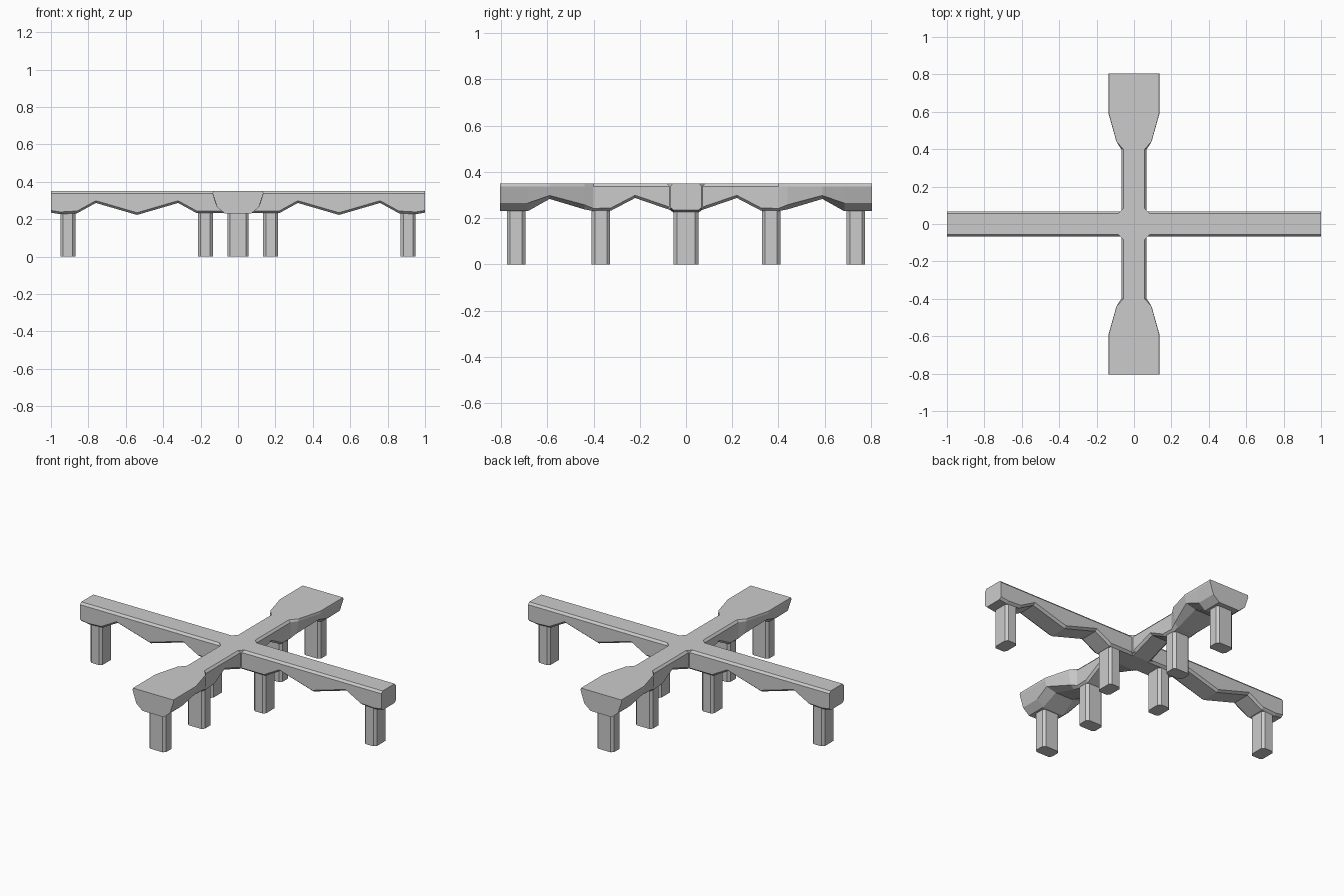
import bpy, bmesh, math

if "Cube" in bpy.data.objects:
    bpy.data.objects.remove(bpy.data.objects["Cube"])


def make_object(name, bm):
    bmesh.ops.recalc_face_normals(bm, faces=bm.faces)
    me = bpy.data.meshes.new(name)
    bm.to_mesh(me)
    bm.free()
    ob = bpy.data.objects.new(name, me)
    bpy.context.collection.objects.link(ob)
    return ob


def loft(name, loops):
    bm = bmesh.new()
    rings = [[bm.verts.new(p) for p in loop] for loop in loops]
    n = len(rings[0])
    for a, b in zip(rings, rings[1:]):
        for i in range(n):
            j = (i + 1) % n
            bm.faces.new((a[i], a[j], b[j], b[i]))
    bm.faces.new(rings[0])
    bm.faces.new(rings[-1])
    return make_object(name, bm)


TOP = 0.35


def beam(name, stations, along_x):
    # station: position, underside z, half widths (top, side, lower side, bottom), chamfer height
    mirrored = [(-s[0],) + s[1:] for s in reversed(stations)]
    loops = []
    for t, zb, wt, ws, wl, wb, c in mirrored + stations:
        half = [(wt, TOP), (ws, TOP - 0.013), (wl, zb + c), (wb, zb)]
        ring = half + [(-w, z) for w, z in reversed(half)]
        loops.append([(t, w, z) if along_x else (w, t, z) for w, z in ring])
    return loft(name, loops)


# long straight beam with a scalloped underside
N = (0.057, 0.068, 0.068, 0.054, 0.012)
beam("long_beam", [(x, z) + N for x, z in
     [(0.13, 0.232), (0.22, 0.232), (0.32, 0.287), (0.54, 0.223),
      (0.76, 0.287), (0.86, 0.232), (0.95, 0.227), (1.0, 0.235)]], True)

# cross beam widening into flared ends
beam("flared_beam", [
    (0.06, 0.232) + N,
    (0.22, 0.287) + N,
    (0.325, 0.232) + N,
    (0.40, 0.230) + N,
    (0.44, 0.238, 0.093, 0.094, 0.080, 0.056, 0.02),
    (0.59, 0.283, 0.134, 0.136, 0.125, 0.060, 0.015),
    (0.685, 0.230, 0.134, 0.136, 0.112, 0.070, 0.035),
    (0.805, 0.230, 0.134, 0.136, 0.112, 0.070, 0.035)], False)

# hub filling the inner corners of the crossing
a, b = 0.057, 0.083
octagon = [(a, b), (b, a), (b, -a), (a, -b), (-a, -b), (-b, -a), (-b, a), (-a, b)]
loft("centre_hub", [[(x, y, z) for x, y in octagon] for z in (0.24, TOP)])


# legs: chamfered rectangular posts
def leg(name, cx, cy, hx, hy, c=0.014):
    ring = [(hx - c, hy), (hx, hy - c), (hx, c - hy), (hx - c, -hy),
            (c - hx, -hy), (-hx, c - hy), (-hx, hy - c), (c - hx, hy)]
    loft(name, [[(cx + x, cy + y, z) for x, y in ring] for z in (0, 0.24)])


for s, side in ((-1, "left"), (1, "right")):
    leg(f"{side}_inner_leg", s * 0.175, 0, 0.04, 0.054)
    leg(f"{side}_outer_leg", s * 0.91, 0, 0.04, 0.054)
for s, side in ((-1, "front"), (1, "back")):
    leg(f"{side}_inner_leg", 0, s * 0.368, 0.056, 0.04)
    leg(f"{side}_outer_leg", 0, s * 0.735, 0.056, 0.04)
